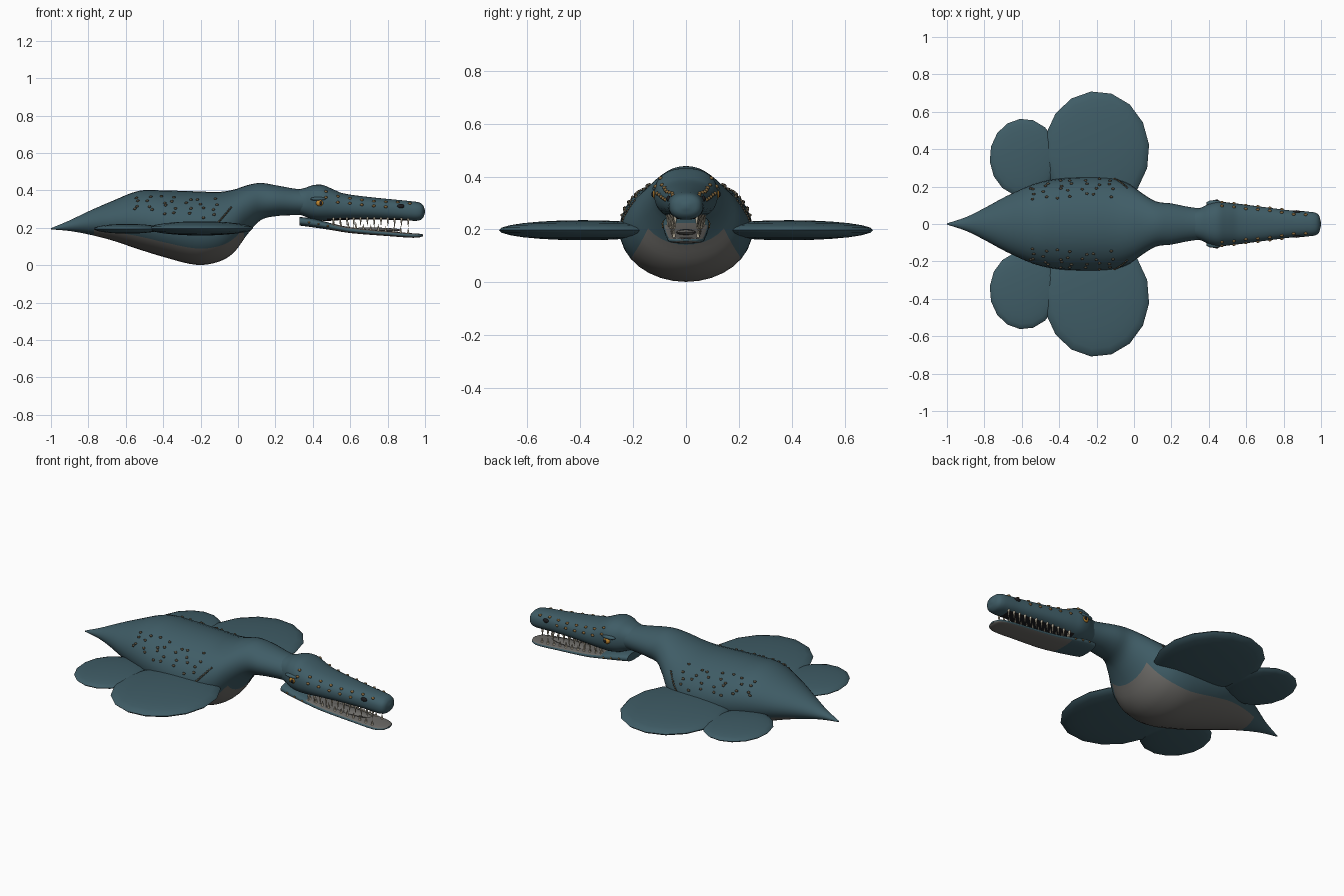
import bpy, bmesh, math, random
from mathutils import Matrix, Vector

random.seed(4)
cube = bpy.data.objects.get("Cube")
if cube:
    bpy.data.objects.remove(cube, do_unlink=True)


def material(name, rgb):
    m = bpy.data.materials.new(name)
    m.use_nodes = True
    m.diffuse_color = (*rgb, 1)
    m.node_tree.nodes["Principled BSDF"].inputs["Base Color"].default_value = (*rgb, 1)
    return m


SKIN = material("teal_skin", (0.050, 0.108, 0.133))
BELLY = material("grey_belly", (0.15, 0.145, 0.135))
DARK = material("mouth_black", (0.012, 0.012, 0.014))
IVORY = material("ivory", (0.62, 0.55, 0.42))
AMBER = material("amber_eye", (0.55, 0.25, 0.03))
SCALE = material("brown_scale", (0.22, 0.13, 0.045))
SPOT = material("dark_spot", (0.085, 0.07, 0.045))


def finish(name, bm, mats, angle=50):
    bmesh.ops.recalc_face_normals(bm, faces=bm.faces)
    mesh = bpy.data.meshes.new(name)
    bm.to_mesh(mesh)
    bm.free()
    for m in mats:
        mesh.materials.append(m)
    ob = bpy.data.objects.new(name, mesh)
    bpy.context.collection.objects.link(ob)
    bpy.ops.object.select_all(action="DESELECT")
    ob.select_set(True)
    bpy.context.view_layer.objects.active = ob
    bpy.ops.object.shade_smooth_by_angle(angle=math.radians(angle))
    return ob


def section(rows, x):
    """Smoothly interpolated half width, top and bottom at x."""
    i = max(k for k in range(len(rows) - 1) if rows[k][0] <= x or k == 0)
    a, b = rows[i], rows[i + 1]
    p, n = rows[max(i - 1, 0)], rows[min(i + 2, len(rows) - 1)]
    d = b[0] - a[0]
    t = (x - a[0]) / d
    out = []
    for k in (1, 2, 3):
        m0 = (b[k] - p[k]) / (b[0] - p[0]) * d
        m1 = (n[k] - a[k]) / (n[0] - a[0]) * d
        out.append((2*t**3 - 3*t*t + 1) * a[k] + (t**3 - 2*t*t + t) * m0
                   + (3*t*t - 2*t**3) * b[k] + (t**3 - t*t) * m1)
    return out


def on_surface(rows, x, ang, power=1.0):
    w, top, bot = section(rows, x)
    c, s = math.cos(ang), math.sin(ang)
    return Vector((x, max(w, 0) * math.copysign(abs(c) ** power, c),
                   (top + bot) / 2 + (top - bot) / 2 * math.copysign(abs(s) ** power, s)))


def loft(name, rows, mats, rule, power=1.0, segs=32, sub=4):
    xs = [a[0] + (b[0] - a[0]) * k / sub for a, b in zip(rows, rows[1:]) for k in range(sub)]
    xs.append(rows[-1][0])
    bm = bmesh.new()
    step = math.tau / segs
    rings = [[bm.verts.new(on_surface(rows, x, j * step, power)) for j in range(segs)] for x in xs]
    for i in range(len(xs) - 1):
        for j in range(segs):
            k = (j + 1) % segs
            f = bm.faces.new((rings[i][j], rings[i][k], rings[i+1][k], rings[i+1][j]))
            f.material_index = rule((xs[i] + xs[i+1]) / 2, math.sin((j + 0.5) * step))
    bm.faces.new(rings[0])
    bm.faces.new(rings[-1])
    return finish(name, bm, mats)


def blobs(name, items, mat, detail=2):
    """Ellipsoids given as (centre, radii)."""
    bm = bmesh.new()
    for loc, radii in items:
        bmesh.ops.create_icosphere(bm, subdivisions=detail, radius=1,
                                   matrix=Matrix.Translation(loc) @ Matrix.Diagonal((*radii, 1)))
    return finish(name, bm, [mat])


def mirrored(points):
    return [Vector((p[0], s * p[1], p[2])) for p in points for s in (1, -1)]


# Body and neck: x, half width, top, bottom
BODY = [(-1, .003, .198, .192), (-.9, .036, .24, .183), (-.8, .085, .288, .165), (-.68, .15, .34, .135),
        (-.53, .215, .398, .085), (-.4, .242, .4, .045), (-.22, .252, .395, .002), (-.1, .242, .392, .02),
        (-.02, .21, .405, .07), (.05, .16, .428, .165), (.12, .12, .44, .24), (.2, .11, .428, .262),
        (.3, .09, .41, .268), (.4, .08, .4, .27)]
loft("body", BODY, [SKIN, BELLY], lambda x, s: int(s < -.6 and -.78 < x < .04))

# Skull and snout with a dark palate
HEAD = [(.3, .07, .4, .28), (.36, .088, .414, .26), (.4, .108, .428, .245), (.45, .12, .43, .238),
        (.5, .115, .41, .238), (.56, .108, .385, .242), (.7, .09, .365, .245), (.85, .071, .35, .242),
        (.93, .066, .342, .238), (.97, .06, .335, .24), (.99, .044, .32, .255), (1, .008, .295, .28)]
loft("skull_and_snout", HEAD, [SKIN, DARK], lambda x, s: int(s < -.85 and .48 < x < .92), .85)

# Lower jaw
JAW = [(.33, .074, .258, .212), (.4, .086, .25, .203), (.5, .086, .224, .188), (.6, .081, .203, .172),
       (.8, .073, .182, .156), (.93, .066, .171, .147), (.975, .046, .168, .15), (.99, .015, .165, .156)]
loft("lower_jaw", JAW, [SKIN, BELLY], lambda x, s: int(x > .5 and (s < -.3 or s > .3)), .75)
blobs("tongue", [((.7, 0, .188), (.18, .04, .014))], BELLY)


# Teeth along both jaws
def teeth(name, rows, ang, count, length, sign):
    bm = bmesh.new()
    for i in range(count):
        x = .51 + .4 * i / (count - 1)
        size = length * (1 if i % 3 else 1.25)
        for p in mirrored([on_surface(rows, x, ang, .8)]):
            turn = Matrix.Rotation(math.pi if sign < 0 else 0, 4, "X")
            bmesh.ops.create_cone(bm, cap_ends=True, segments=8, radius1=.0075, radius2=.0008, depth=size,
                                  matrix=Matrix.Translation((x, p.y * .94, p.z + sign * size * .35)) @ turn)
    finish(name, bm, [IVORY])


teeth("upper_teeth", HEAD, math.radians(-55), 12, .05, -1)
teeth("lower_teeth", JAW, math.radians(50), 11, .034, 1)

# Eyes, pupils, brows and nostrils
blobs("eyes", [(p, (.021, .014, .018)) for p in mirrored([(.437, .115, .333)])], AMBER)
blobs("pupils", [(p, (.009, .005, .011)) for p in mirrored([(.442, .126, .333)])], DARK)
blobs("brows", [(p, (.045, .018, .011)) for p in mirrored([(.43, .11, .355)])], SKIN)
nose = on_surface(HEAD, .87, math.radians(20), .85)
blobs("nostrils", [(p, (.02, .008, .012)) for p in mirrored([nose])], DARK)

# Raised scales along the head
scales = [on_surface(HEAD, .47 + .064 * i, math.radians(a + random.uniform(-5, 5)), .85)
          for a, n in ((42, 8), (14, 6)) for i in range(n)]
blobs("head_scales", [(p, (.011, .009, .008)) for p in mirrored(scales)], SCALE, 1)
jaw_scales = [on_surface(JAW, .38 + .05 * i, 0) for i in range(3)]
blobs("jaw_scales", [(p, (.007, .006, .006)) for p in mirrored(jaw_scales)], SCALE, 1)

# Dark bumps on the flanks
spots = [on_surface(BODY, -.54 + .068 * i + random.uniform(-.02, .02),
                    math.radians(20 + 11 * r + random.uniform(-4, 4))) for r in range(4) for i in range(7)]
blobs("flank_bumps", [(p, (.01, .008, .008)) for p in mirrored(spots)], SPOT, 1)

# Slanted ridge at each shoulder
ridge = [on_surface(BODY, -.11 + .008 * i, math.radians(6 + 2.4 * i)) for i in range(10)]
blobs("shoulder_ridges", [(p, (.007, .006, .006)) for p in mirrored(ridge)], SPOT, 1)


# Flippers: flat discs with a faceted rim
def flipper(name, x, y, z, rx, ry, rz, side):
    bm = bmesh.new()
    place = (Matrix.Translation((x, side * y, z)) @ Matrix.Diagonal((rx, ry, rz, 1))
             @ Matrix.Rotation(math.radians(6 * side), 4, "Z"))
    bmesh.ops.create_uvsphere(bm, u_segments=16, v_segments=12, radius=1, matrix=place)
    finish(name, bm, [SKIN])


for label, side in (("left", 1), ("right", -1)):
    flipper(label + "_front_flipper", -.2, .39, .197, .282, .32, .038, side)
    flipper(label + "_rear_flipper", -.59, .355, .195, .182, .208, .026, side)
